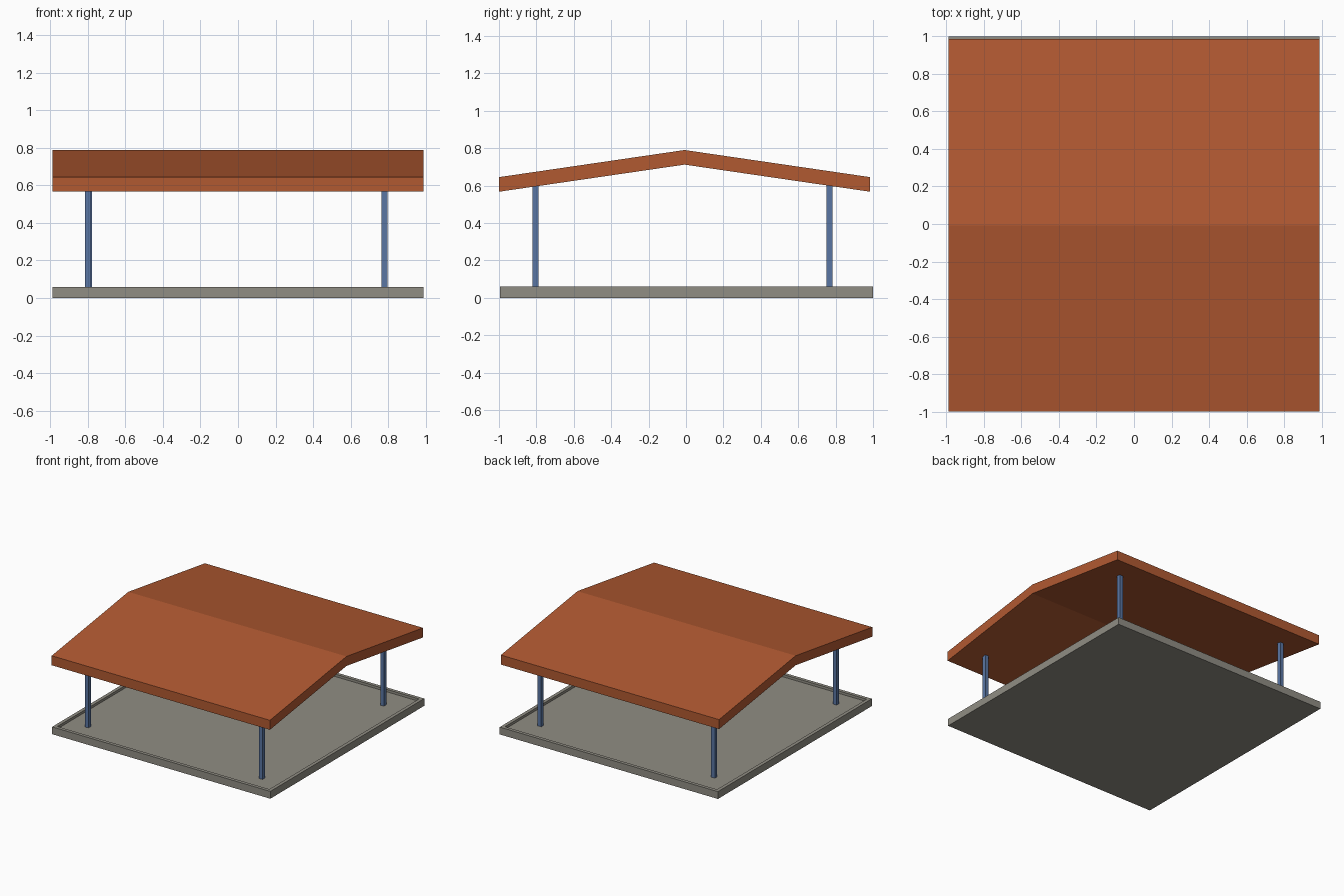
import bpy, bmesh

if "Cube" in bpy.data.objects:
    bpy.data.objects.remove(bpy.data.objects["Cube"])


def material(name, rgb):
    m = bpy.data.materials.new(name)
    m.diffuse_color = (*rgb, 1)
    m.use_nodes = True
    m.node_tree.nodes["Principled BSDF"].inputs["Base Color"].default_value = m.diffuse_color
    return m


ROOF = material("terracotta", (0.44, 0.10, 0.031))
STEEL = material("steel blue", (0.10, 0.18, 0.37))
STONE = material("warm grey", (0.28, 0.268, 0.23))


def finish(bm, name, mat):
    bmesh.ops.recalc_face_normals(bm, faces=bm.faces)
    mesh = bpy.data.meshes.new(name)
    bm.to_mesh(mesh)
    bm.free()
    mesh.materials.append(mat)
    ob = bpy.data.objects.new(name, mesh)
    bpy.context.collection.objects.link(ob)
    return ob


def box(bm, x0, x1, y0, y1, z0, z1):
    verts = bmesh.ops.create_cube(bm, size=1)["verts"]
    for v in verts:
        v.co.x = x1 if v.co.x > 0 else x0
        v.co.y = y1 if v.co.y > 0 else y0
        v.co.z = z1 if v.co.z > 0 else z0
    return verts


# Floor slab with a raised rim
bm = bmesh.new()
box(bm, -0.99, 0.99, -0.995, 1.0, 0, 0.06)
bm.normal_update()
top = [f for f in bm.faces if f.normal.z > 0.9]
bmesh.ops.inset_region(bm, faces=top, thickness=0.04)
inner = bmesh.ops.extrude_face_region(bm, geom=top)["geom"]
bmesh.ops.delete(bm, geom=top, context='FACES')
for v in inner:
    if isinstance(v, bmesh.types.BMVert):
        v.co.z = 0.04
finish(bm, "floor_slab", STONE)

# Four square posts
H = 0.016
for name, x, y in (("front_left_post", -0.799, -0.805),
                   ("front_right_post", 0.781, -0.805),
                   ("back_left_post", -0.794, 0.768),
                   ("back_right_post", 0.781, 0.768)):
    bm = bmesh.new()
    box(bm, x - H, x + H, y - H, y + H, 0.04, 0.61)
    finish(bm, name, STEEL)

# Gable roof: chevron profile swept along x
profile = [(-1.0, 0.567), (-0.0075, 0.712), (0.985, 0.567),
           (0.985, 0.645), (-0.0075, 0.79), (-1.0, 0.645)]
bm = bmesh.new()
face = bm.faces.new([bm.verts.new((-0.99, y, z)) for y, z in profile])
ext = bmesh.ops.extrude_face_region(bm, geom=[face])["geom"]
bmesh.ops.translate(bm, vec=(1.98, 0, 0),
                    verts=[g for g in ext if isinstance(g, bmesh.types.BMVert)])
if not face.is_valid or len(bm.faces) < 8:
    bm.faces.new([v for v in bm.verts if v.co.x < 0])
finish(bm, "gable_roof", ROOF)
